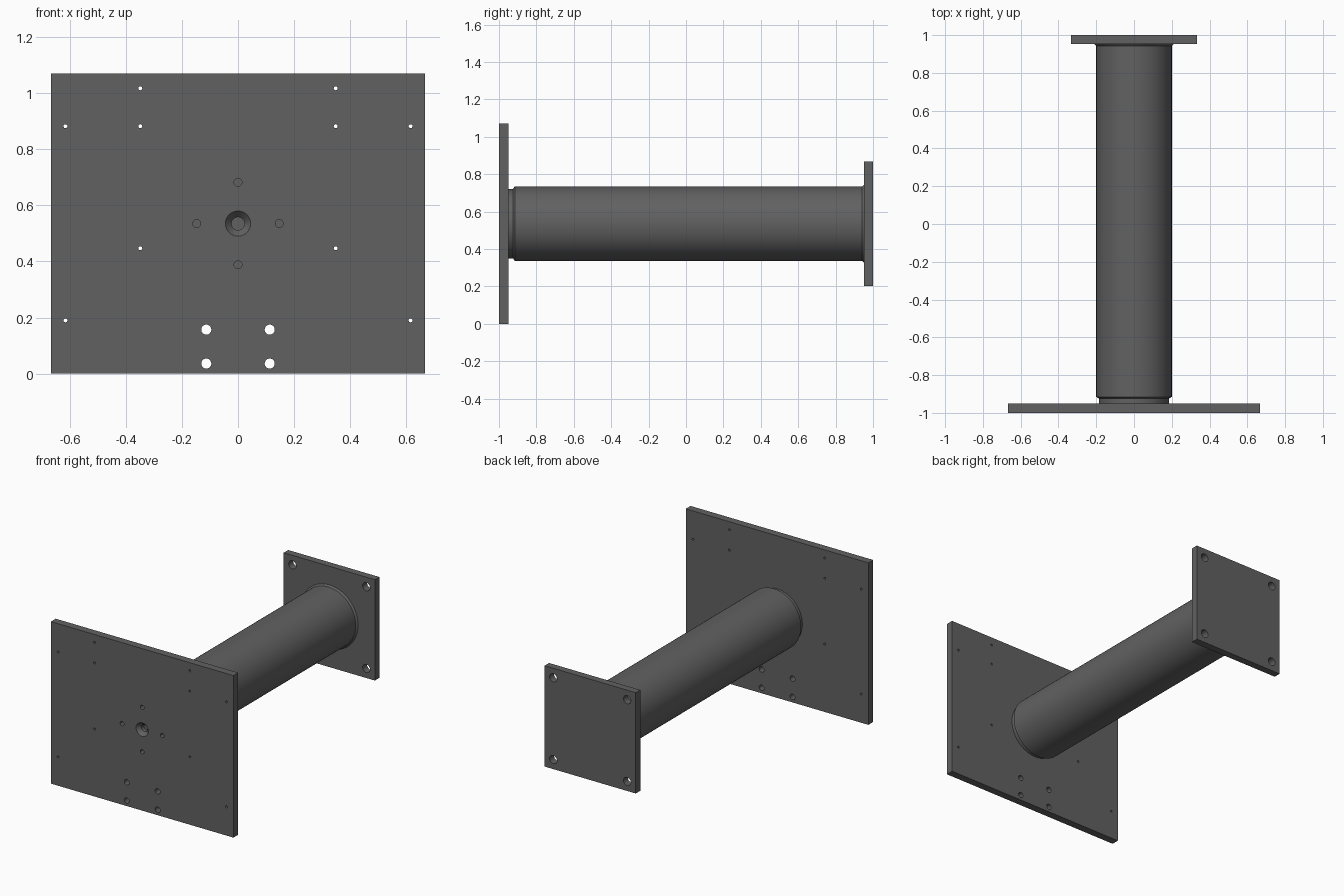
import bpy, bmesh, math
from mathutils import Vector

cube = bpy.data.objects.get("Cube")
if cube:
    bpy.data.objects.remove(cube, do_unlink=True)

steel = bpy.data.materials.new("dark grey steel")
steel.use_nodes = True
GREY = (0.12, 0.12, 0.12, 1)
steel.diffuse_color = GREY
steel.node_tree.nodes["Principled BSDF"].inputs["Base Color"].default_value = GREY

AXIS_Z = 0.535  # height of the tube centre line


def lathe(bm, profile, x=0.0, z=AXIS_Z, sides=32):
    """Add a closed solid turned round the y direction; profile holds (radius, y)."""
    rings = []
    for r, y in profile:
        turns = [2 * math.pi * i / sides for i in range(sides)]
        rings.append([bm.verts.new((x + r * math.cos(a), y, z + r * math.sin(a))) for a in turns])
    for a, b in zip(rings, rings[1:]):
        for i in range(sides):
            j = (i + 1) % sides
            bm.faces.new((a[i], a[j], b[j], b[i]))
    bm.faces.new(rings[0])
    bm.faces.new(rings[-1])


def finish(bm, name):
    bmesh.ops.recalc_face_normals(bm, faces=bm.faces[:])
    mesh = bpy.data.meshes.new(name)
    bm.to_mesh(mesh)
    bm.free()
    mesh.materials.append(steel)
    obj = bpy.data.objects.new(name, mesh)
    bpy.context.collection.objects.link(obj)
    return obj


def select(obj):
    bpy.ops.object.select_all(action='DESELECT')
    obj.select_set(True)
    bpy.context.view_layer.objects.active = obj


def drilled_plate(name, low, high, drills):
    """Box between two corners, drilled by turned cutters (profile, x, z)."""
    bm = bmesh.new()
    bmesh.ops.create_cube(bm, size=1)
    low, high = Vector(low), Vector(high)
    bmesh.ops.scale(bm, vec=high - low, verts=bm.verts)
    bmesh.ops.translate(bm, vec=(low + high) / 2, verts=bm.verts)
    plate = finish(bm, name)

    bm = bmesh.new()
    for profile, x, z in drills:
        lathe(bm, profile, x, z, 24)
    cutter = finish(bm, name + "_drills")
    cutter.hide_render = True

    cut = plate.modifiers.new("holes", 'BOOLEAN')
    cut.operation = 'DIFFERENCE'
    cut.solver = 'EXACT'
    cut.object = cutter
    select(plate)
    bpy.ops.object.modifier_apply(modifier=cut.name)
    bpy.data.objects.remove(cutter, do_unlink=True)
    bpy.ops.object.shade_smooth_by_angle(angle=math.radians(30))
    return plate


def bore(r, y0, y1):
    return [(r, y0), (r, y1)]


# Front mounting plate: small fixing holes, cable holes, tapped holes, countersink
drills = []
for side in (-1, 1):
    for x, z in ((0.348, 1.017), (0.348, 0.882), (0.348, 0.447), (0.615, 0.882), (0.615, 0.19)):
        drills.append((bore(0.007, -1.1, -0.9), side * x, z))
    for z in (0.157, 0.036):
        drills.append((bore(0.018, -1.1, -0.9), side * 0.113, z))
    drills.append((bore(0.014, -1.1, -0.9), side * 0.147, AXIS_Z))
    drills.append((bore(0.014, -1.1, -0.9), 0, AXIS_Z + side * 0.147))
countersink = [(0.045, -1.1), (0.045, -1.0), (0.023, -0.975), (0.023, -0.9)]
drills.append((countersink, 0, AXIS_Z))
drilled_plate("front_plate", (-0.667, -1, 0), (0.667, -0.95, 1.07), drills)

# Back wall plate with four corner bolt holes
drills = [(bore(0.027, 0.9, 1.1), sx * 0.27, AXIS_Z + sz * 0.27)
          for sx in (-1, 1) for sz in (-1, 1)]
drilled_plate("back_plate", (-0.333, 0.953, 0.202), (0.333, 1, 0.868), drills)

# Tube with a narrower front collar and a weld flare at the back
bm = bmesh.new()
lathe(bm, [(0.185, -0.95), (0.185, -0.925), (0.2, -0.915),
           (0.2, 0.942), (0.21, 0.953)], sides=96)
tube = finish(bm, "support_tube")
select(tube)
bpy.ops.object.shade_smooth_by_angle(angle=math.radians(30))
